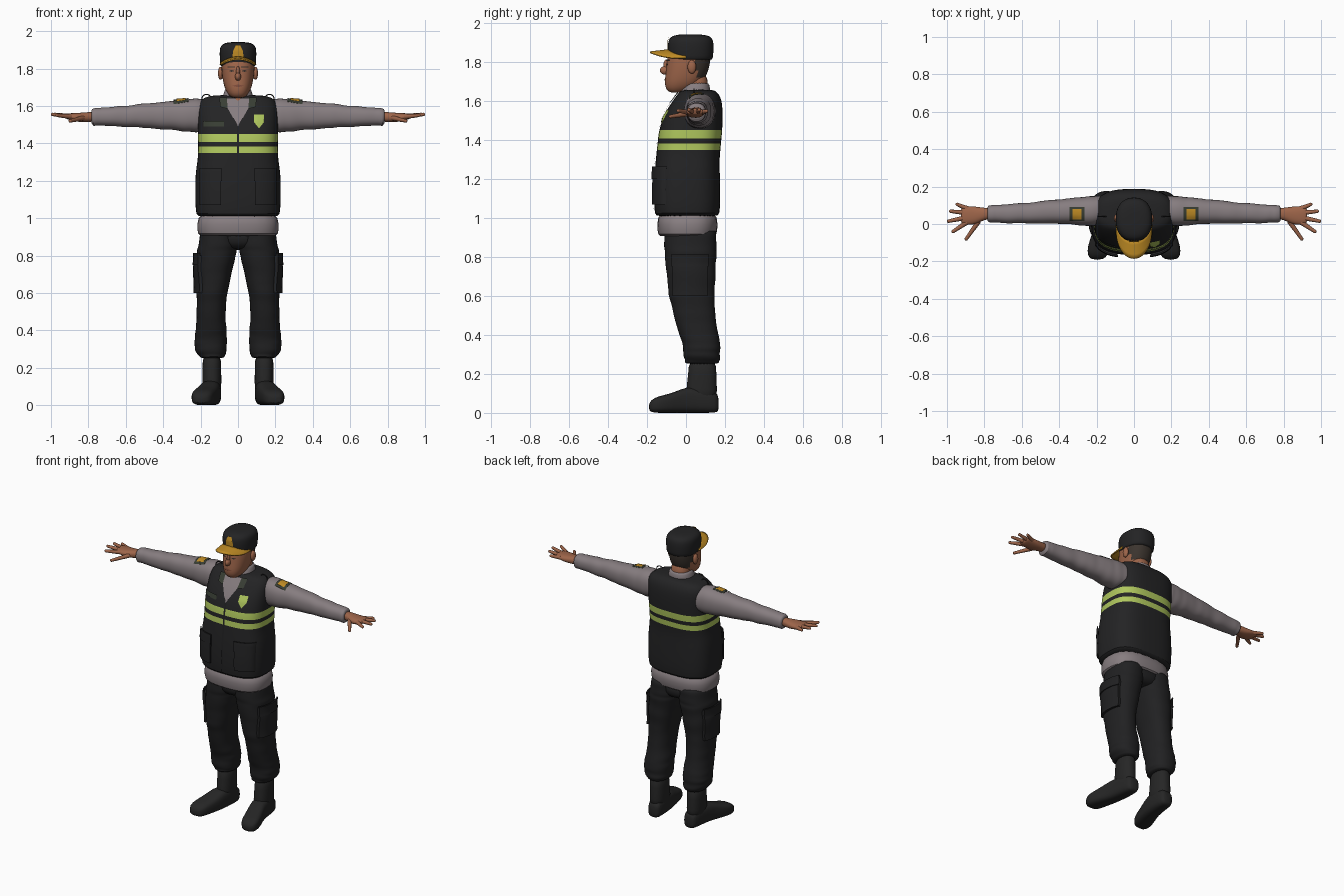
import bpy, bmesh, math, random
from mathutils import Vector
from mathutils.bvhtree import BVHTree

if "Cube" in bpy.data.objects:
    bpy.data.objects.remove(bpy.data.objects["Cube"])
rng = random.Random(4)


def material(name, *rgb):
    m = bpy.data.materials.new(name)
    m.use_nodes = True
    m.diffuse_color = (*rgb, 1)
    m.node_tree.nodes["Principled BSDF"].inputs["Base Color"].default_value = (*rgb, 1)
    return m


VEST = material("vest_black", .017, .017, .018)
CLOTH = material("trouser_black", .015, .015, .016)
BOOT = material("boot_black", .019, .019, .019)
GREY = material("shirt_grey", .24, .205, .215)
LIME = material("reflective_lime", .43, .57, .11)
GOLD = material("gold", .52, .26, .018)
SKIN = material("skin", .34, .13, .068)
HAIR = material("hair", .045, .035, .028)
OLIVE = material("dark_olive", .04, .048, .034)
LIPS = material("lips", .22, .075, .045)


def finish(name, bm, mats, mirror=False, subsurf=0, rule=None, angle=50):
    """Turn a bmesh into a named, smooth shaded object."""
    bmesh.ops.recalc_face_normals(bm, faces=bm.faces)
    if rule:
        for f in bm.faces:
            f.material_index = rule(f.calc_center_median())
    me = bpy.data.meshes.new(name)
    bm.to_mesh(me)
    bm.free()
    for m in mats:
        me.materials.append(m)
    ob = bpy.data.objects.new(name, me)
    bpy.context.collection.objects.link(ob)
    bpy.ops.object.select_all(action='DESELECT')
    ob.select_set(True)
    bpy.context.view_layer.objects.active = ob
    bpy.ops.object.shade_smooth_by_angle(angle=math.radians(angle))
    if subsurf:
        ob.modifiers.new("Subsurf", 'SUBSURF').levels = subsurf
        ob.modifiers["Subsurf"].render_levels = subsurf
    if mirror:
        ob.modifiers.new("Mirror", 'MIRROR').use_mirror_merge = False
    return ob


def loft(name, rings, mats, axis='z', power=2.3, n=24, wrinkle=0, **kw):
    """Skin rounded sections given as (position, a0, a1, b0, b1) bounds."""
    if wrinkle:
        fine = []
        for r, s in zip(rings, rings[1:]):
            for k in range(3):
                q = [u + (v - u) * k / 3 for u, v in zip(r, s)]
                fine.append([q[0]] + [u + rng.uniform(-wrinkle, wrinkle) for u in q[1:]])
        rings = fine + [rings[-1]]
    bm = bmesh.new()
    loops = []
    for t, a0, a1, b0, b1 in rings:
        loop = []
        for i in range(n):
            w = math.tau * i / n
            c, s = math.cos(w), math.sin(w)
            a = (a0 + a1) / 2 + (a1 - a0) / 2 * math.copysign(abs(c) ** (2 / power), c)
            b = (b0 + b1) / 2 + (b1 - b0) / 2 * math.copysign(abs(s) ** (2 / power), s)
            loop.append(bm.verts.new({'z': (a, b, t), 'x': (t, a, b), 'y': (a, t, b)}[axis]))
        loops.append(loop)
    for p, q in zip(loops, loops[1:]):
        for i in range(n):
            j = (i + 1) % n
            bm.faces.new((p[i], p[j], q[j], q[i]))
    bm.faces.new(loops[0])
    bm.faces.new(loops[-1])
    return finish(name, bm, mats, subsurf=1, **kw)


def even(rings):
    """Expand (z, half width, y0, y1) into full section bounds."""
    return [(z, -w, w, y0, y1) for z, w, y0, y1 in rings]


def plate(name, outline, target, mat, view='front', lift=.005, depth=0, mirror=False):
    """Project a flat outline onto a part, optionally as a raised pad."""
    tree = BVHTree.FromPolygons([v.co for v in target.data.vertices],
                                [p.vertices for p in target.data.polygons])
    d = Vector({'front': (0, 1, 0), 'side': (-1, 0, 0), 'top': (0, 0, -1)}[view])
    bm = bmesh.new()
    put = {'front': lambda a, b: (a, -1, b), 'side': lambda a, b: (1, a, b),
           'top': lambda a, b: (a, b, 3)}[view]
    bm.faces.new([bm.verts.new(put(a, b)) for a, b in outline])
    bmesh.ops.triangulate(bm, faces=bm.faces)
    bmesh.ops.subdivide_edges(bm, edges=bm.edges[:], cuts=6, use_grid_fill=True)
    for v in bm.verts:
        hit = tree.ray_cast(v.co, d)[0] or tree.find_nearest(v.co)[0]
        v.co = hit - d * lift
    if depth:
        new = bmesh.ops.extrude_face_region(bm, geom=bm.faces[:])["geom"]
        for v in new:
            if isinstance(v, bmesh.types.BMVert):
                v.co -= d * depth
    return finish(name, bm, [mat], mirror=mirror)


def box(a0, a1, b0, b1):
    return [(a0, b0), (a1, b0), (a1, b1), (a0, b1)]


def ball(name, centre, size, mat, mirror=False):
    bm = bmesh.new()
    bmesh.ops.create_uvsphere(bm, u_segments=16, v_segments=10, radius=1)
    for v in bm.verts:
        v.co = Vector(centre) + v.co * Vector(size)
    return finish(name, bm, [mat], mirror=mirror)


# Trousers
loft("pelvis", even([(.83, .06, -.07, .12), (.86, .17, -.105, .15), (.96, .2, -.115, .155)]), [CLOTH])
legs = loft("trouser_legs", [
    (.95, .0, .2, -.115, .155), (.85, .002, .215, -.112, .157), (.8, .01, .222, -.11, .157),
    (.7, .032, .224, -.1, .152), (.6, .06, .222, -.09, .148), (.5, .066, .222, -.062, .152),
    (.4, .06, .226, -.032, .166), (.33, .06, .234, -.016, .176), (.28, .065, .226, -.012, .178),
    (.25, .078, .2, .0, .168)], [CLOTH], wrinkle=.004, mirror=True)
plate("cargo_pockets", box(-.07, .11, .6, .8), legs, CLOTH, 'side', 0, .016, True)
plate("cargo_flaps", box(-.075, .115, .75, .815), legs, CLOTH, 'side', .012, .01, True)

# Boots
loft("boot_shafts", [(.06, .09, .19, .0, .16), (.12, .088, .19, .0, .16), (.2, .09, .19, .012, .155),
                     (.28, .09, .19, .012, .158)], [BOOT], mirror=True)
loft("boot_feet", [
    (.168, .105, .165, .01, .08), (.155, .09, .18, .0, .11), (.08, .088, .192, .0, .13),
    (.0, .094, .205, .0, .135), (-.06, .108, .228, .0, .105), (-.12, .124, .248, .0, .09),
    (-.165, .138, .25, .0, .078), (-.192, .165, .23, .01, .05)], [BOOT], 'y', 3, mirror=True)

# Shirt: hem, sleeves and collar
loft("shirt_hem", even([(.905, .2, -.13, .14), (.91, .216, -.145, .158), (.96, .222, -.15, .165),
                        (1.05, .212, -.145, .16)]), [GREY], power=2.6)
sleeves = loft("sleeves", [
    (.16, .0, .15, 1.47, 1.63), (.22, -.01, .15, 1.458, 1.642), (.3, -.006, .142, 1.465, 1.634),
    (.4, .0, .132, 1.475, 1.62), (.5, .0, .122, 1.482, 1.612), (.6, .002, .112, 1.488, 1.602),
    (.72, .005, .105, 1.492, 1.592), (.775, .008, .1, 1.494, 1.589), (.785, .02, .09, 1.51, 1.575)],
    [GREY], 'x', wrinkle=.003, mirror=True)
plate("shoulder_patches", box(.265, .345, .015, .09), sleeves, OLIVE, 'top', .005, .001, True)
plate("shoulder_emblems", box(.28, .33, .025, .08), sleeves, GOLD, 'top', .009, .001, True)
collar = loft("shirt_collar", even([(1.6, .095, -.06, .13), (1.65, .082, -.035, .126),
                                    (1.685, .072, -.012, .12), (1.695, .066, -.005, .114)]), [GREY])

# Vest with two reflective bands chosen by height
vest = loft("vest", even([
    (1.008, .21, -.15, .16), (1.015, .224, -.16, .172), (1.08, .229, -.165, .176),
    (1.16, .23, -.165, .176), (1.25, .227, -.16, .173), (1.3, .217, -.155, .172),
    (1.35, .214, -.15, .177), (1.385, .214, -.146, .18), (1.405, .214, -.144, .182),
    (1.445, .215, -.14, .186), (1.52, .215, -.118, .189), (1.58, .214, -.083, .187),
    (1.62, .208, -.054, .178), (1.645, .185, -.036, .16), (1.66, .13, -.02, .14)]),
    [VEST, LIME], power=2.9, n=36,
    rule=lambda c: int(1.35 < c.z < 1.385 or 1.405 < c.z < 1.445))
plate("shirt_neckline", [(-.085, 1.64), (0, 1.49), (.085, 1.64)], vest, GREY, lift=.006)
plate("throat", [(-.035, 1.68), (0, 1.615), (.035, 1.68)], collar, SKIN, lift=.008)
plate("collar_tabs", [(.055, 1.585), (.095, 1.595), (.1, 1.645), (.06, 1.645)], vest, OLIVE,
      lift=.01, mirror=True)
plate("vest_zip", box(-.006, .006, 1.03, 1.49), vest, CLOTH, lift=.006)
plate("name_label", box(-.185, -.075, 1.49, 1.52), vest, OLIVE)
plate("chest_badge", [(.085, 1.555), (.085, 1.515), (.112, 1.48), (.14, 1.515), (.14, 1.555)],
      vest, LIME)
plate("vest_pockets", box(.09, .205, 1.07, 1.25), vest, VEST, lift=0, depth=.014, mirror=True)
plate("pocket_flaps", box(.085, .208, 1.2, 1.265), vest, VEST, lift=.01, depth=.009, mirror=True)

# Thin cord loops on the shoulders
bm = bmesh.new()
for i in range(24):
    ring = []
    for k in (0, 1):
        w = math.tau * (i + k) / 24
        for j in range(6):
            p = math.tau * j / 6
            r = .025 + .003 * math.cos(p)
            ring.append(bm.verts.new((.168 + r * math.cos(w), .04 + .003 * math.sin(p),
                                      1.637 + r * math.sin(w))))
    for j in range(6):
        k = (j + 1) % 6
        bm.faces.new((ring[j], ring[k], ring[6 + k], ring[6 + j]))
bmesh.ops.remove_doubles(bm, verts=bm.verts, dist=.0001)
finish("shoulder_loops", bm, [VEST], mirror=True)

# Hands with tapered fingers
loft("palms", [(.76, .025, .085, 1.515, 1.57), (.8, .024, .086, 1.515, 1.567),
               (.84, .0, .093, 1.512, 1.564), (.88, -.006, .096, 1.52, 1.562),
               (.92, .0, .092, 1.53, 1.56), (.925, .01, .08, 1.537, 1.555)], [SKIN], 'x', mirror=True)
bm = bmesh.new()
for base, tip in (((.89, .082, 1.542), (.945, .105, 1.548)), ((.9, .06, 1.545), (.98, .068, 1.555)),
                  ((.9, .034, 1.545), (.992, .015, 1.555)), ((.895, .008, 1.543), (.967, -.04, 1.55)),
                  ((.83, .015, 1.535), (.897, -.08, 1.52))):
    a, b = Vector(base), Vector(tip)
    turn = (b - a).to_track_quat('Z', 'Y').to_matrix().to_4x4()
    turn.translation = (a + b) / 2
    bmesh.ops.create_cone(bm, cap_ends=True, segments=12, radius1=.0135, radius2=.009,
                          depth=(b - a).length, matrix=turn)
    turn.translation = b
    bmesh.ops.create_uvsphere(bm, u_segments=12, v_segments=8, radius=.009, matrix=turn)
finish("fingers", bm, [SKIN], mirror=True)

# Head, with short hair chosen by position
loft("neck", even([(1.6, .06, -.02, .115), (1.68, .06, -.015, .112), (1.75, .062, -.01, .11)]), [SKIN])
head = loft("head", even([
    (1.642, .03, -.08, -.02), (1.655, .048, -.1, .015), (1.685, .068, -.11, .075),
    (1.72, .078, -.108, .1), (1.755, .085, -.103, .115), (1.8, .089, -.1, .126),
    (1.85, .09, -.09, .13), (1.88, .07, -.07, .11)]), [SKIN, HAIR],
    rule=lambda c: int(c.z > 1.72 and c.y > .055))
ball("nose", (0, -.106, 1.757), (.016, .028, .022), SKIN)
ball("nose_bridge", (0, -.1, 1.783), (.01, .016, .03), SKIN)
ball("ears", (.093, .03, 1.775), (.014, .022, .035), SKIN, True)
plate("eyes", [(.018, 1.787), (.035, 1.782), (.05, 1.787), (.035, 1.793)], head, HAIR, lift=.003, mirror=True)
plate("eyebrows", box(.016, .056, 1.805, 1.812), head, HAIR, lift=.004, mirror=True)
plate("mouth", [(-.03, 1.708), (0, 1.7), (.03, 1.708), (0, 1.716)], head, LIPS, lift=.005)

# Cap with brim and emblem
cap = loft("cap", even([
    (1.808, .09, -.085, .132), (1.815, .095, -.09, .138), (1.85, .098, -.093, .142),
    (1.9, .1, -.094, .143), (1.925, .092, -.085, .134), (1.938, .07, -.06, .11),
    (1.942, .03, -.02, .06)]), [VEST])
plate("cap_emblem", [(-.03, 1.86), (.03, 1.86), (.026, 1.895), (.012, 1.925), (-.012, 1.925),
                     (-.026, 1.895)], cap, GOLD, lift=.004)
bm = bmesh.new()
rows = []
for i in range(21):
    w = math.pi * (i / 20 - .5)
    s, c = math.sin(w), math.cos(w)
    rows.append([bm.verts.new((s * (.094 + .004 * k / 4), .0 - .088 * c - .098 * c ** .6 * k / 4,
                               1.866 - .034 * s * s - .012 * k / 4)) for k in range(5)])
for p, q in zip(rows, rows[1:]):
    for k in range(4):
        bm.faces.new((p[k], q[k], q[k + 1], p[k + 1]))
bmesh.ops.remove_doubles(bm, verts=bm.verts, dist=.0001)
brim = finish("cap_brim", bm, [GOLD])
brim.modifiers.new("Solidify", 'SOLIDIFY').thickness = .008
